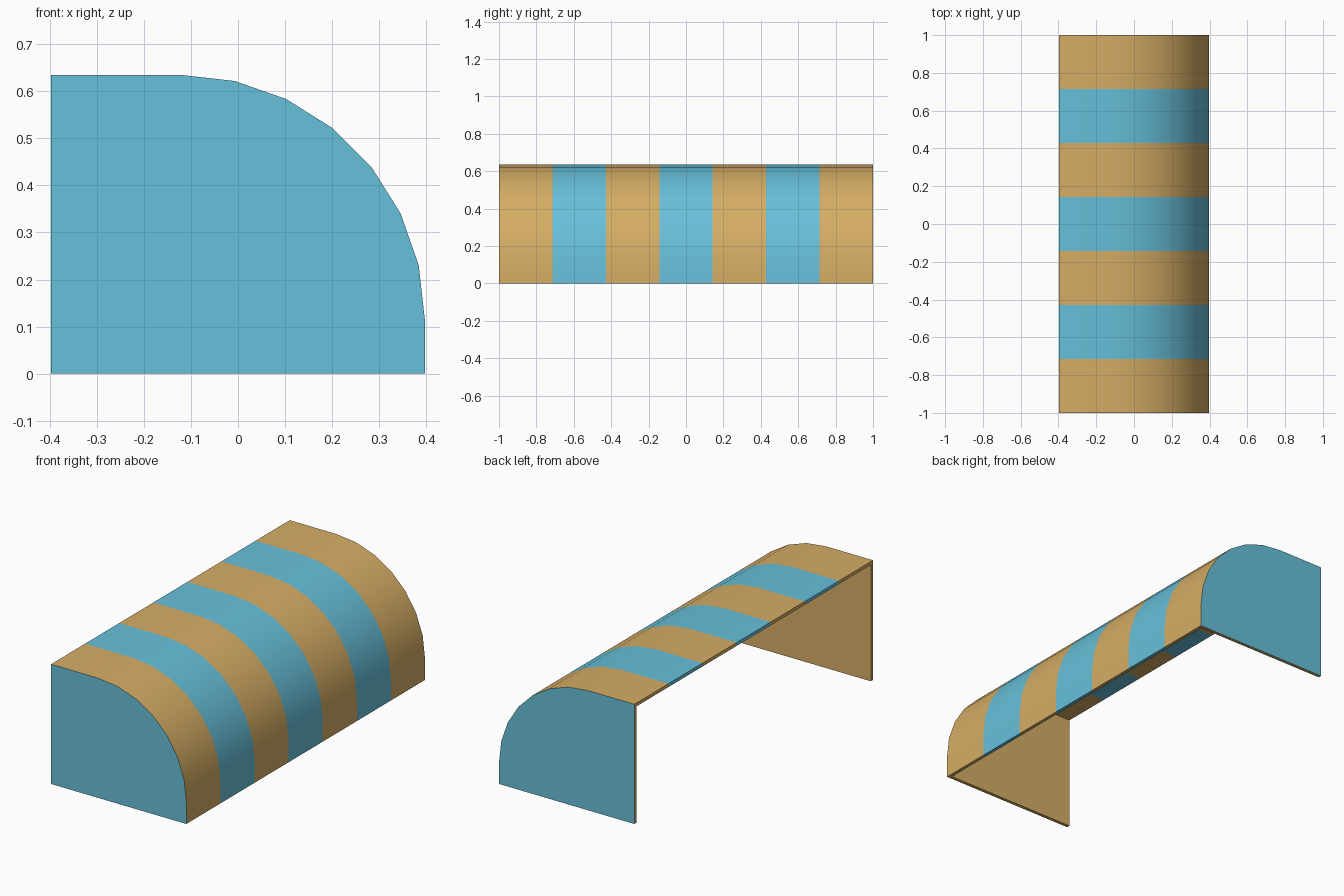
import bpy, bmesh, math

if "Cube" in bpy.data.objects:
    bpy.data.objects.remove(bpy.data.objects["Cube"])

HALF_X, HEIGHT, RADIUS, T = 0.397, 0.635, 0.52, 0.018
STRIPES, ARC = 7, 7


def material(name, rgb):
    m = bpy.data.materials.new(name)
    m.diffuse_color = (*rgb, 1)
    m.use_nodes = True
    m.node_tree.nodes["Principled BSDF"].inputs["Base Color"].default_value = m.diffuse_color
    return m


def profile(inset):
    # flat top, quarter-round shoulder, short vertical drop
    cx, cz, r = HALF_X - RADIUS, HEIGHT - RADIUS, RADIUS - inset
    pts = [(-HALF_X, HEIGHT - inset)]
    for i in range(ARC + 1):
        a = math.pi / 2 * i / ARC
        pts.append((cx + r * math.sin(a), cz + r * math.cos(a)))
    return pts + [(HALF_X - inset, 0)]


def shell(bm, inset):
    # striped canopy rows plus the two closed ends
    ys = [-1 + 2 * i / STRIPES for i in range(STRIPES + 1)]
    ys[0], ys[-1] = -1 + inset, 1 - inset
    rows = [[bm.verts.new((x, y, z)) for x, z in profile(inset)] for y in ys]
    for j in range(STRIPES):
        a, b = rows[j], rows[j + 1]
        for i in range(len(a) - 1):
            f = bm.faces.new((a[i], a[i + 1], b[i + 1], b[i]))
            f.material_index = j % 2
    feet = []
    for row in (rows[0], rows[-1]):
        foot = bm.verts.new((-HALF_X, row[0].co.y, 0))
        feet.append(foot)
        f = bm.faces.new([foot] + row)
        f.material_index = 1 if inset == 0 else 0
    # open boundary, in order around the shell
    return ([r[0] for r in rows[::-1]] + [feet[0]]
            + [r[-1] for r in rows] + [feet[1]])


# Awning cover: outer and inner skins joined by a thin rim
bm = bmesh.new()
outer, inner = shell(bm, 0), shell(bm, T)
n = len(outer)
for i in range(n):
    k = (i + 1) % n
    f = bm.faces.new((outer[i], outer[k], inner[k], inner[i]))
    y = (outer[i].co.y + outer[k].co.y) / 2
    stripe = min(STRIPES - 1, int((y + 1) / 2 * STRIPES))
    f.material_index = stripe % 2
bmesh.ops.recalc_face_normals(bm, faces=bm.faces[:])

mesh = bpy.data.meshes.new("awning_cover")
bm.to_mesh(mesh)
bm.free()
mesh.materials.append(material("tan_cloth", (0.67, 0.42, 0.13)))
mesh.materials.append(material("blue_cloth", (0.136, 0.527, 0.70)))
awning = bpy.data.objects.new("awning_cover", mesh)
bpy.context.collection.objects.link(awning)

# Smooth shoulder, crisp edges
bpy.context.view_layer.objects.active = awning
awning.select_set(True)
bpy.ops.object.shade_smooth_by_angle(angle=math.radians(30))
